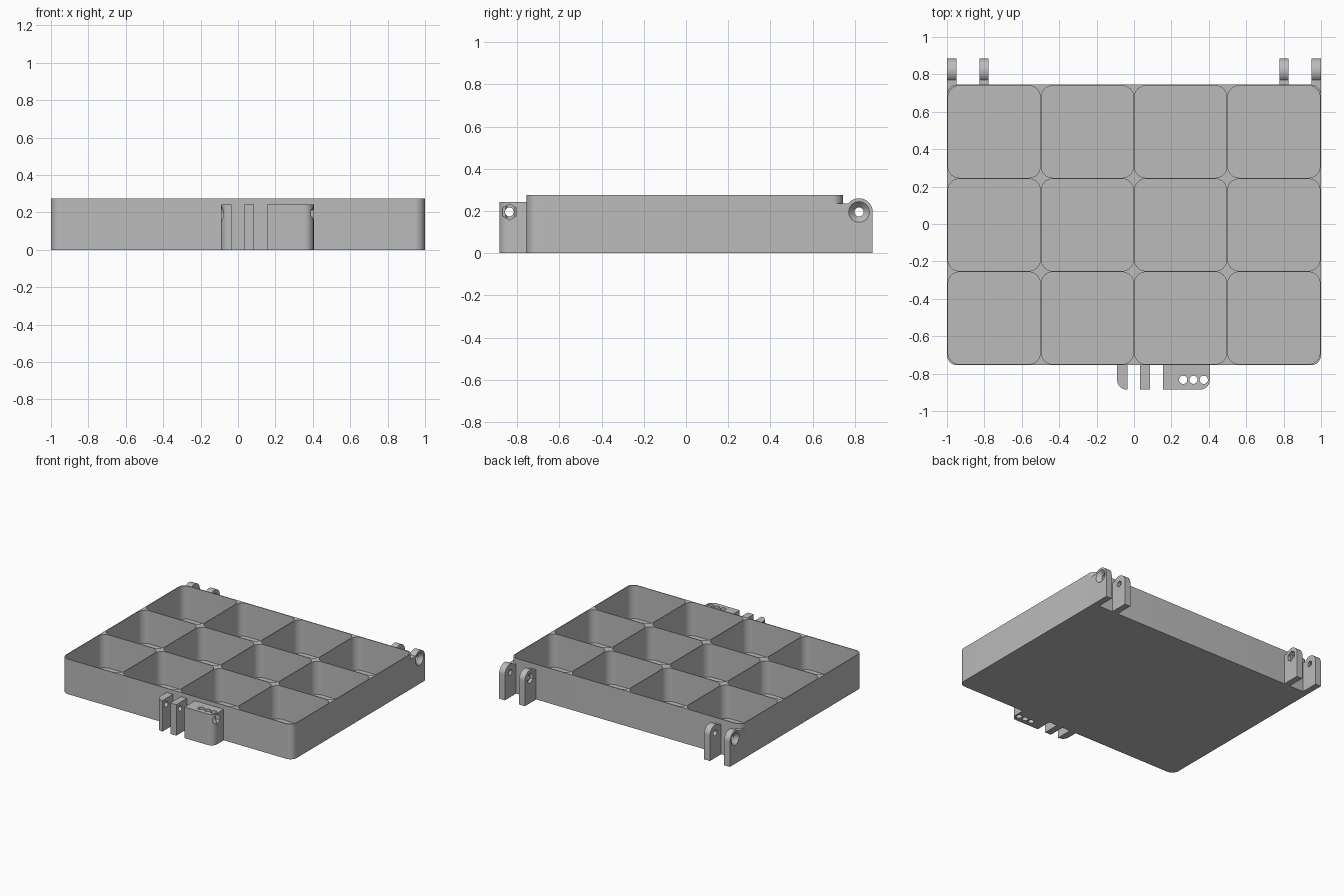
import bpy, bmesh
from math import cos, sin, pi, asin, radians

if "Cube" in bpy.data.objects:
    bpy.data.objects.remove(bpy.data.objects["Cube"])

grey = bpy.data.materials.new("plain grey")
grey.use_nodes = True
grey.diffuse_color = (0.5, 0.5, 0.5, 1)
grey.node_tree.nodes["Principled BSDF"].inputs["Base Color"].default_value = (0.5, 0.5, 0.5, 1)


def arc(cx, cy, r, a0, a1, n=10):
    return [(cx + r * cos(a0 + (a1 - a0) * i / n), cy + r * sin(a0 + (a1 - a0) * i / n))
            for i in range(n + 1)]


def circle(cx, cy, r, n=24, turn=0):
    return [(cx + r * cos(turn + 2 * pi * i / n), cy + r * sin(turn + 2 * pi * i / n))
            for i in range(n)]


def rounded(x0, x1, y0, y1, radii):
    """Rectangle outline; radii for back-right, back-left, front-left, front-right."""
    corners = [(x1, y1, -1, -1), (x0, y1, 1, -1), (x0, y0, 1, 1), (x1, y0, -1, 1)]
    pts = []
    for k, ((x, y, sx, sy), r) in enumerate(zip(corners, radii)):
        pts += arc(x + sx * r, y + sy * r, r, k * pi / 2, (k + 1) * pi / 2) if r else [(x, y)]
    return pts


def loft(name, axis, lo, hi, low_ring, high_ring=None):
    """Solid between two outlines placed along an axis."""
    place = (lambda a, b, h: (a, b, h)) if axis == "z" else (lambda a, b, h: (h, a, b))
    bm = bmesh.new()
    low = [bm.verts.new(place(a, b, lo)) for a, b in low_ring]
    high = [bm.verts.new(place(a, b, hi)) for a, b in (high_ring or low_ring)]
    n = len(low)
    bm.faces.new(low[::-1])
    bm.faces.new(high)
    for i in range(n):
        j = (i + 1) % n
        bm.faces.new((low[i], low[j], high[j], high[i]))
    bmesh.ops.recalc_face_normals(bm, faces=bm.faces)
    mesh = bpy.data.meshes.new(name)
    bm.to_mesh(mesh)
    bm.free()
    mesh.materials.append(grey)
    obj = bpy.data.objects.new(name, mesh)
    bpy.context.collection.objects.link(obj)
    return obj


def cut(obj, *cutters):
    bpy.context.view_layer.objects.active = obj
    for cutter in cutters:
        cutter.hide_render = True
        mod = obj.modifiers.new("cut", "BOOLEAN")
        mod.operation, mod.solver, mod.object = "DIFFERENCE", "EXACT", cutter
        bpy.ops.object.modifier_apply(modifier=mod.name)
        bpy.data.objects.remove(cutter)


# Tray sizes
HEIGHT, LEDGE, FLOOR, WALL = 0.275, 0.235, 0.015, 0.006
FRONT, BACK = -0.755, 0.745
COLS, ROWS = 4, 3
cell_w = (2 - WALL * (COLS + 1)) / COLS
cell_d = (BACK - FRONT - WALL * (ROWS + 1)) / ROWS


def pocket(col, row):
    x = -1 + WALL + col * (cell_w + WALL)
    y = FRONT + WALL + row * (cell_d + WALL)
    return loft("pocket", "z", FLOOR, HEIGHT + 0.1,
                rounded(x, x + cell_w, y, y + cell_d, [0.06] * 4))


# Tray with twelve compartments
tray = loft("tray", "z", 0, HEIGHT, rounded(-1, 1, FRONT, BACK, [0.055] * 4))
cut(tray, *[pocket(c, r) for c in range(COLS) for r in range(ROWS)])

# Hinge lugs at the back, a pair on each side
PIN_Y, PIN_Z, LUG_R, BORE = 0.82, 0.195, 0.065, 0.022
end = pi - asin((LEDGE - PIN_Z) / LUG_R)


def lug_outline(y0):
    return ([(y0, 0), (PIN_Y + LUG_R, 0)] + arc(PIN_Y, PIN_Z, LUG_R, 0, end, 20)
            + [(y0, LEDGE)])


parts = [tray]
for side, label in ((1, "left"), (-1, "right")):
    def across(name, inner, outer, ring, outer_ring=None):
        return loft(name, "x", side * inner, side * outer, ring, outer_ring)

    bore = circle(PIN_Y, PIN_Z, BORE)
    outer = across("outer_lug_" + label, 0.95, 1, lug_outline(0.685))
    cut(outer, pocket(3 if side > 0 else 0, 2),
        across("bore", 0.9, 1.1, bore),
        across("countersink", 0.97, 1.001, bore, circle(PIN_Y, PIN_Z, 0.05)))
    inner = across("inner_lug_" + label, 0.777, 0.827, lug_outline(BACK - 0.003))
    cut(inner, across("bore", 0.7, 0.9, bore),
        across("nut_recess", 0.7, 0.8, circle(PIN_Y, PIN_Z, 0.04, 6, pi / 6)))
    parts += [outer, inner]

# Latch at the front: rounded tab, plain tab and drilled block
TIP, TOP, LATCH_Y = -0.885, 0.243, -0.837
root = FRONT + 0.003
tab = loft("latch_outer_tab", "z", 0, TOP, rounded(-0.09, -0.035, TIP, root, (0, 0, 0.05, 0)))
middle = loft("latch_middle_tab", "z", 0, TOP, rounded(0.033, 0.085, TIP, root, (0, 0, 0, 0)))
block = loft("latch_block", "z", 0, TOP, rounded(0.155, 0.405, TIP, root, (0, 0, 0, 0.05)))
pin = circle(LATCH_Y, PIN_Z, 0.021)
for part in (tab, middle, block):
    cut(part, loft("pin_hole", "x", -0.2, 0.5, pin))
cut(tab, loft("countersink", "x", -0.091, -0.065, circle(LATCH_Y, PIN_Z, 0.042), pin))
cut(block, loft("nut_recess", "x", 0.37, 0.5, circle(LATCH_Y, PIN_Z, 0.038, 6, pi / 6)),
    *[loft("top_hole", "z", -0.1, 0.4, circle(x, LATCH_Y + 0.004, BORE))
      for x in (0.263, 0.318, 0.373)])
parts += [tab, middle, block]

# Smooth the rounded corners, keep the edges crisp
for part in parts:
    bpy.ops.object.select_all(action="DESELECT")
    part.select_set(True)
    bpy.context.view_layer.objects.active = part
    bpy.ops.object.shade_smooth_by_angle(angle=radians(30))
